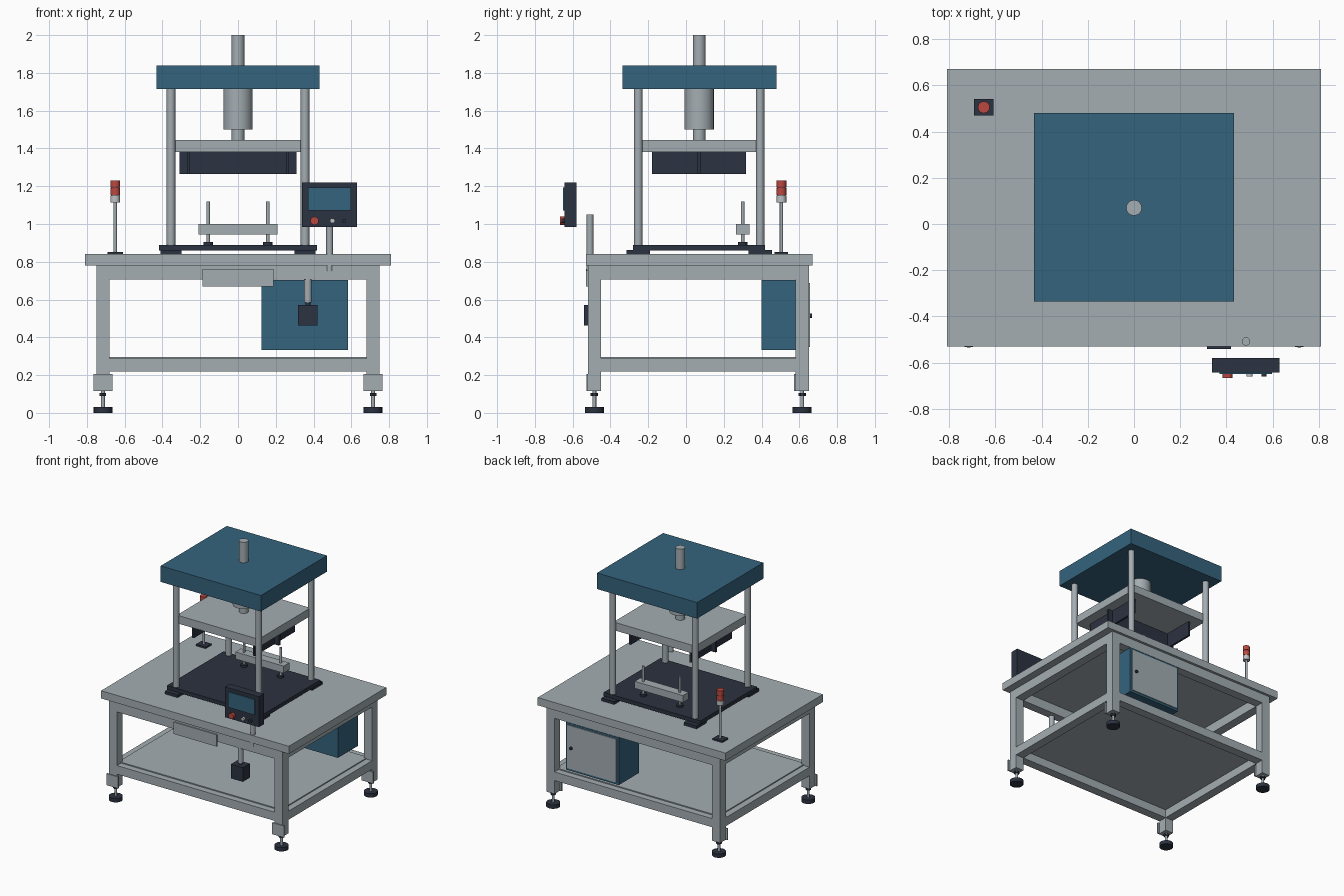
import bpy, bmesh, math
from mathutils import Matrix

if "Cube" in bpy.data.objects:
    bpy.data.objects.remove(bpy.data.objects["Cube"])


def material(name, rgb):
    m = bpy.data.materials.new(name)
    m.diffuse_color = (*rgb, 1)
    m.use_nodes = True
    m.node_tree.nodes["Principled BSDF"].inputs["Base Color"].default_value = m.diffuse_color
    return m


GREY = material("machine grey", (0.37, 0.42, 0.45))
TEAL = material("panel blue", (0.035, 0.125, 0.205))
DARK = material("charcoal", (0.024, 0.032, 0.052))
RED = material("signal red", (0.50, 0.065, 0.05))
PALE = material("pale silver", (0.52, 0.54, 0.56))


def finish(bm, name, mat, smooth=False):
    me = bpy.data.meshes.new(name)
    bm.to_mesh(me)
    bm.free()
    me.materials.append(mat)
    ob = bpy.data.objects.new(name, me)
    bpy.context.collection.objects.link(ob)
    if smooth:
        bpy.ops.object.select_all(action='DESELECT')
        ob.select_set(True)
        bpy.context.view_layer.objects.active = ob
        bpy.ops.object.shade_smooth_by_angle(angle=math.radians(35))
    return ob


def box(name, mat, x, y, z):
    """Box from (min, max) pairs on each axis."""
    bm = bmesh.new()
    bmesh.ops.create_cube(bm, size=1)
    for v in bm.verts:
        for i, (lo, hi) in enumerate((x, y, z)):
            v.co[i] = hi if v.co[i] > 0 else lo
    return finish(bm, name, mat)


def rod(name, mat, a, b, r, z, sides=16):
    """Upright cylinder at (a, b) over the height range z."""
    bm = bmesh.new()
    bmesh.ops.create_cone(bm, cap_ends=True, segments=sides, radius1=r, radius2=r,
                          depth=z[1] - z[0],
                          matrix=Matrix.Translation((a, b, sum(z) / 2)))
    return finish(bm, name, mat, sides > 8)


def button(name, mat, x, z, r, y):
    """Cylinder along y, for knobs and locks."""
    bm = bmesh.new()
    mtx = Matrix.Translation((x, sum(y) / 2, z)) @ Matrix.Rotation(math.pi / 2, 4, 'X')
    bmesh.ops.create_cone(bm, cap_ends=True, segments=16, radius1=r, radius2=r,
                          depth=y[1] - y[0], matrix=mtx)
    return finish(bm, name, mat, True)


# Table top, frame rails and shelf
box("table_top", GREY, (-.81, .81), (-.53, .67), (.78, .84))
for level, z in (("upper", (.705, .78)), ("lower", (.22, .287))):
    for side, y in (("front", (-.52, -.45)), ("back", (.58, .65))):
        box(f"{level}_{side}_rail", GREY, (-.68, .68), y, z)
    for side, x in (("left", (-.75, -.68)), ("right", (.68, .75))):
        box(f"{level}_{side}_rail", GREY, x, (-.45, .58), z)
box("lower_shelf", GREY, (-.70, .70), (-.47, .60), (.285, .295))

# Legs with bracket plates and levelling feet
for sx in (-1, 1):
    for y in (-.485, .615):
        x = sx * .715
        box("leg", GREY, (x - .035, x + .035), (y - .035, y + .035), (.115, .78))
        box("leg_bracket", GREY, (x - .05, x + .05), (y - .043, y - .033), (.115, .205))
        rod("foot_stem", GREY, x, y, .01, (.03, .12))
        rod("foot_nut", DARK, x, y, .02, (.09, .105), 6)
        rod("foot_pad", DARK, x, y, .05, (0, .03))

# Front name plate panel
box("front_panel", GREY, (-.187, .187), (-.529, -.518), (.67, .762))

# Press base, corner pads, columns
CY = .07
box("press_base", DARK, (-.417, .417), (-.28, .418), (.86, .89))
for sx in (-1, 1):
    for sy in (-1, 1):
        x, y = sx * .355, CY + sy * .323
        box("base_pad", DARK, (x - .055, x + .055), (y - .063, y + .063), (.84, .862))
        rod("press_column", GREY, x, y, .023, (.885, 1.73))

# Press head, cylinder, moving plate
box("press_head", TEAL, (-.432, .432), (-.335, .48), (1.715, 1.84))
rod("top_rod", GREY, 0, CY, .034, (1.83, 2.0))
rod("press_cylinder", GREY, 0, CY, .078, (1.50, 1.72), 24)
rod("press_piston", GREY, 0, CY, .034, (1.44, 1.51))
box("moving_plate", GREY, (-.352, .352), (-.25, .39), (1.382, 1.445))

# Tooling blades under the moving plate
box("cross_blade", DARK, (-.31, .31), (CY - .008, CY + .008), (1.265, 1.385))
for sx in (-1, 1):
    x = sx * .262
    box("side_blade", DARK, (x - .008, x + .008), (-.18, .317), (1.265, 1.385))

# Workpiece support bar on threaded posts
box("support_bar", GREY, (-.208, .208), (.265, .335), (.945, 1.0))
for x in (-.158, .158):
    rod("support_post", GREY, x, .30, .009, (.89, 1.12))
    rod("support_foot", DARK, x, .30, .025, (.89, .905))

# Signal tower
TX, TY = -.65, .505
box("tower_base", DARK, (TX - .042, TX + .042), (TY - .036, TY + .036), (.84, .852))
rod("tower_pole", GREY, TX, TY, .009, (.85, 1.12))
for name, mat, lo, hi in (("tower_collar", PALE, 1.115, 1.15),
                          ("lower_lamp", RED, 1.153, 1.19),
                          ("upper_lamp", RED, 1.193, 1.23)):
    rod(name, mat, TX, TY, .026, (lo, hi), 12)
rod("lamp_core", DARK, TX, TY, .022, (1.14, 1.20), 12)

# Control panel with screen, buttons and post
box("control_box", DARK, (.338, .63), (-.642, -.58), (.983, 1.22))
box("control_screen", TEAL, (.37, .597), (-.65, -.641), (1.072, 1.192))
button("stop_button", RED, .405, 1.017, .022, (-.666, -.641))
button("start_button", PALE, .50, 1.017, .013, (-.66, -.641))
button("mode_button", DARK, .562, 1.017, .011, (-.66, -.641))
rod("control_post", GREY, .485, -.508, .018, (.75, 1.05))

# Hanging switch box
rod("switch_post", GREY, .37, -.497, .02, (.585, .71))
rod("switch_neck", DARK, .37, -.497, .013, (.565, .595))
box("switch_box", DARK, (.317, .42), (-.54, -.455), (.462, .572))

# Electrical cabinet with rear door and lock
box("cabinet", TEAL, (.125, .582), (.40, .65), (.333, .703))
box("cabinet_door", GREY, (.142, .565), (.649, .657), (.35, .688))
button("cabinet_lock", DARK, .53, .515, .012, (.655, .668))
